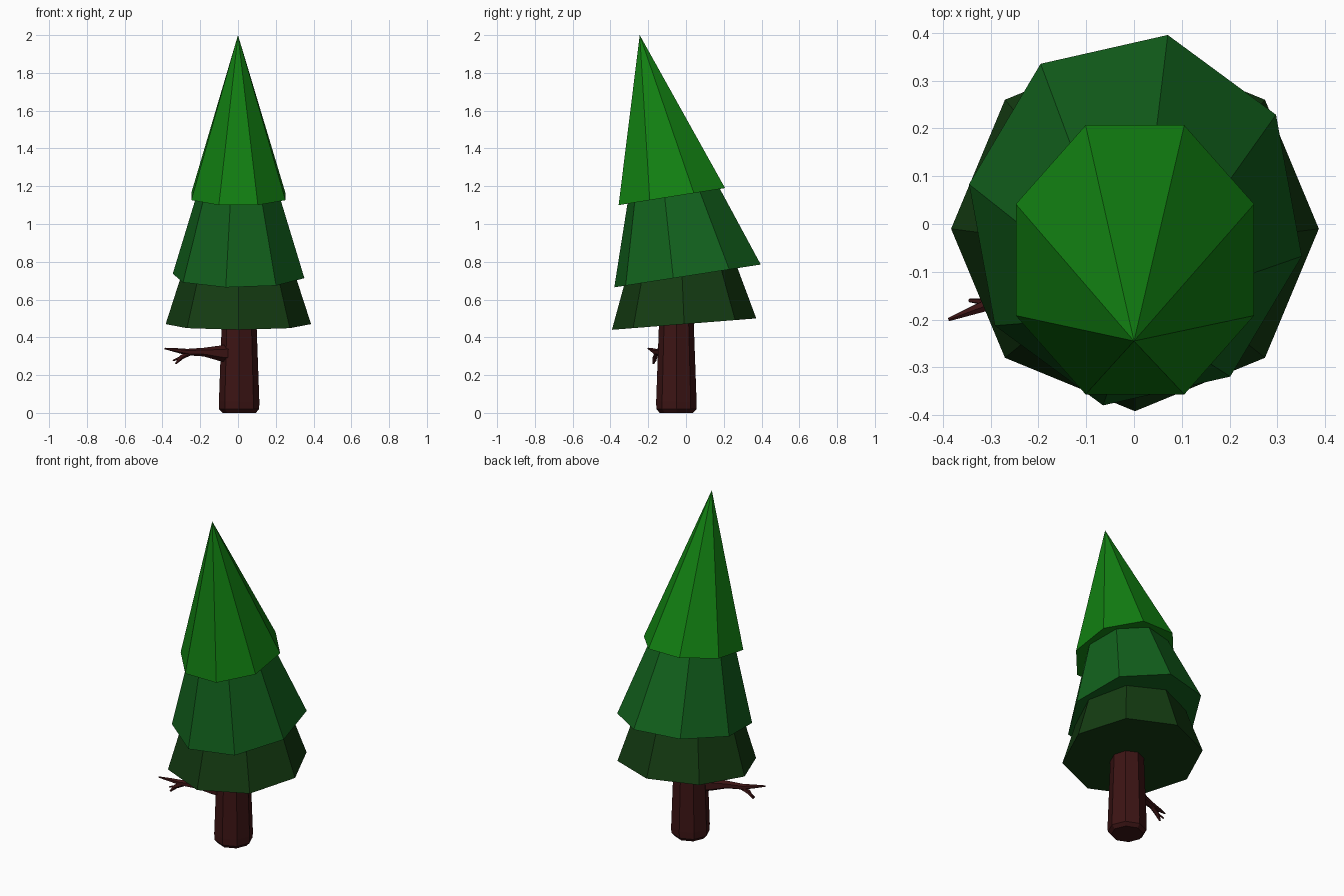
import bpy, bmesh, math
from mathutils import Vector

if "Cube" in bpy.data.objects:
    bpy.data.objects.remove(bpy.data.objects["Cube"])


def material(name, color):
    m = bpy.data.materials.new(name)
    m.diffuse_color = (*color, 1)
    m.use_nodes = True
    m.node_tree.nodes["Principled BSDF"].inputs["Base Color"].default_value = m.diffuse_color
    return m


def finish(name, bm, mat):
    bmesh.ops.recalc_face_normals(bm, faces=bm.faces)
    me = bpy.data.meshes.new(name)
    bm.to_mesh(me)
    bm.free()
    me.materials.append(mat)
    ob = bpy.data.objects.new(name, me)
    bpy.context.collection.objects.link(ob)
    return ob


def skin(bm, rings):
    """Bridge a list of equal-sized point rings and cap both ends."""
    vs = [[bm.verts.new(p) for p in r] for r in rings]
    n = len(vs[0])
    for a, b in zip(vs, vs[1:]):
        for i in range(n):
            j = (i + 1) % n
            bm.faces.new((a[i], a[j], b[j], b[i]))
    bm.faces.new(vs[0][::-1])
    bm.faces.new(vs[-1])


def tier(name, center, rx, ry, turn, slope, apex, cut, mat):
    """Leaning eight-sided cone with a tilted base, cut off at a fraction of its height."""
    c, tip = Vector(center), Vector(apex)
    base = []
    for k in range(8):
        t = math.radians(turn + 45 * k)
        y = ry * math.sin(t)
        base.append(c + Vector((rx * math.cos(t), y, slope * y)))
    bm = bmesh.new()
    if cut < 1:
        skin(bm, [base, [p.lerp(tip, cut) for p in base]])
    else:
        v = [bm.verts.new(p) for p in base]
        top = bm.verts.new(tip)
        for i in range(8):
            bm.faces.new((v[i], v[(i + 1) % 8], top))
        bm.faces.new(v[::-1])
    return finish(name, bm, mat)


def limb(bm, path, sides=6):
    """Tapered tube through (x, y, z, radius) points."""
    pts = [Vector(p[:3]) for p in path]
    rings = []
    for i, p in enumerate(pts):
        d = (pts[min(i + 1, len(pts) - 1)] - pts[max(i - 1, 0)]).normalized()
        u = d.cross(Vector((0, 1, 0))).normalized()
        w = d.cross(u)
        ring = []
        for k in range(sides):
            a = 2 * math.pi * k / sides
            ring.append(p + (u * math.cos(a) + w * math.sin(a)) * path[i][3])
        rings.append(ring)
    skin(bm, rings)


bark = material("bark", (0.045, 0.007, 0.007))
dark = material("dark_green", (0.007, 0.045, 0.006))
mid = material("mid_green", (0.006, 0.12, 0.012))
light = material("light_green", (0.006, 0.22, 0.006))

# Foliage tiers
tier("lower_foliage", (0.002, -0.01, 0.47), 0.385, 0.382, 0, 0.079,
     (0, -0.06, 1.66), 0.45, dark)
tier("middle_foliage", (0.003, 0.008, 0.725), 0.355, 0.395, 34, 0.156,
     (0, -0.19, 1.87), 0.55, mid)
tier("top_foliage", (0.002, -0.075, 1.145), 0.27, 0.305, 22.5, 0.16,
     (0, -0.245, 2.0), 1, light)

# Trunk with a slightly rounded foot
bm = bmesh.new()
rings = []
for r, z in ((0.088, 0.0), (0.106, 0.02), (0.107, 0.06), (0.089, 0.56)):
    rings.append([Vector((0.006 + r * math.cos(k * math.pi / 4),
                          -0.051 + r * math.sin(k * math.pi / 4), z))
                  for k in range(8)])
skin(bm, rings)
finish("trunk", bm, bark)

# Side branch with a forked twig
bm = bmesh.new()
limb(bm, [(-0.05, -0.08, 0.315, 0.05), (-0.10, -0.10, 0.316, 0.04),
          (-0.18, -0.13, 0.322, 0.023), (-0.27, -0.157, 0.322, 0.017),
          (-0.33, -0.178, 0.332, 0.011), (-0.388, -0.2, 0.341, 0.004)])
limb(bm, [(-0.255, -0.155, 0.318, 0.014), (-0.30, -0.165, 0.295, 0.013),
          (-0.33, -0.172, 0.261, 0.005)], 5)
limb(bm, [(-0.295, -0.165, 0.297, 0.009), (-0.345, -0.16, 0.277, 0.004)], 5)
finish("branch", bm, bark)
